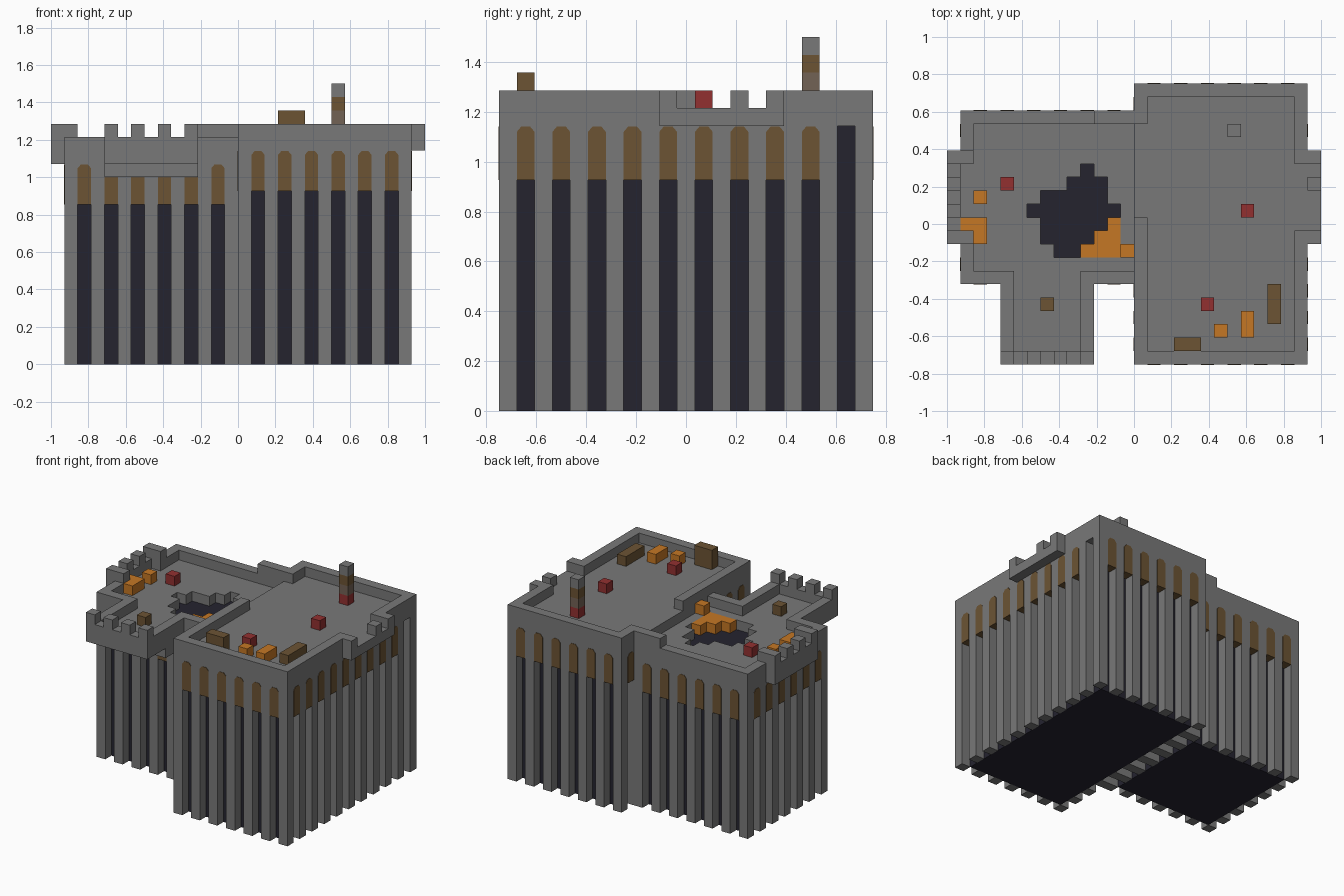
import bpy, bmesh
from mathutils import Vector

U = 1 / 14                       # one block
MID_Y = 10.5                     # block row at the centre of the depth

if "Cube" in bpy.data.objects:
    bpy.data.objects.remove(bpy.data.objects["Cube"])


def material(name, *rgb):
    m = bpy.data.materials.new(name)
    m.use_nodes = True
    m.diffuse_color = (*rgb, 1)
    m.node_tree.nodes["Principled BSDF"].inputs["Base Color"].default_value = (*rgb, 1)
    return m


STONE = material("grey stone", .19, .19, .19)
DARK = material("dark interior", .018, .017, .028)
WOOD = material("brown wood", .15, .088, .034)
ORANGE = material("orange rubble", .56, .185, .018)
RED = material("red crate", .29, .03, .03)
WORN = material("worn brick", .17, .122, .09)


def place(x, y, z):
    return Vector((x * U, (y - MID_Y) * U, z * U))


def finish(name, bm, mat):
    bmesh.ops.recalc_face_normals(bm, faces=bm.faces)
    mesh = bpy.data.meshes.new(name)
    bm.to_mesh(mesh)
    bm.free()
    mesh.materials.append(mat)
    ob = bpy.data.objects.new(name, mesh)
    bpy.context.collection.objects.link(ob)
    return ob


def block(x0, x1, y0, y1, z0, z1):
    return {(x, y, z) for x in range(x0, x1) for y in range(y0, y1) for z in range(z0, z1)}


def ring(x0, x1, y0, y1, z0, z1):
    return block(x0, x1, y0, y1, z0, z1) - block(x0 + 1, x1 - 1, y0 + 1, y1 - 1, z0, z1)


def solid(name, cells, mat):
    """Skin a set of blocks with its outer faces only."""
    bm = bmesh.new()
    for c in cells:
        for axis in range(3):
            for side in (0, 1):
                n = list(c)
                n[axis] += 2 * side - 1
                if tuple(n) in cells:
                    continue
                a, b = (axis + 1) % 3, (axis + 2) % 3
                corners = []
                for i, j in ((0, 0), (1, 0), (1, 1), (0, 1)):
                    p = list(c)
                    p[axis] += side
                    p[a] += i
                    p[b] += j
                    corners.append(bm.verts.new(place(*p)))
                if not side:
                    corners.reverse()
                bm.faces.new(corners)
    bmesh.ops.remove_doubles(bm, verts=bm.verts, dist=U / 20)
    return finish(name, bm, mat)


def arches(name, spots, base):
    """Brown arched panels filling the wall above each slot."""
    profile = [(0, 0), (1, 0), (1, 2.7), (.75, 3), (.25, 3), (0, 2.7)]
    bm = bmesh.new()
    for x, y, dx, dy in spots:
        loops = []
        for depth in (-.45, .54):
            loop = []
            for s, h in profile:
                px = x + .5 + dx * depth + (s - .5) * abs(dy)
                py = y + .5 + dy * depth + (s - .5) * abs(dx)
                loop.append(bm.verts.new(place(px, py, base - .03 + h)))
            loops.append(loop)
        inner, outer = loops
        bm.faces.new(inner)
        bm.faces.new(outer)
        for i in range(len(profile)):
            k = (i + 1) % len(profile)
            bm.faces.new((inner[i], inner[k], outer[k], outer[i]))
    finish(name, bm, WOOD)


def slotted(x0, x1, y0, y1, slot, top):
    """Perimeter wall with every second column open below."""
    return {(x, y, z) for x, y, z in ring(x0, x1, y0, y1, 0, top)
            if z >= slot or not ((x - x0) % 2 or (y - y0) % 2)}


# Tall tower: slotted walls, roof, parapet with an outward battlement on its left
tall = slotted(0, 13, 0, 21, 13, 16)
tall -= block(12, 13, 19, 20, 13, 16)
tall |= block(0, 13, 0, 21, 16, 17) | ring(0, 13, 0, 21, 17, 18)
tall -= block(12, 13, 10, 15, 17, 18) | block(0, 1, 11, 18, 17, 18)
tall |= block(13, 14, 9, 16, 16, 17)
for y in (9, 13, 15):
    tall |= block(13, 14, y, y + 1, 17, 18)
solid("tall_tower", tall, STONE)
solid("tall_tower_core", block(1, 12, 1, 20, 0, 16), DARK)

# Low tower: slotted walls and roof
low = slotted(-13, 0, 6, 19, 12, 15)
low |= block(-13, 0, 6, 19, 15, 16)

# Ragged hole in the low roof: start and end row for each column
hole = {-8: (11, 12), -7: (9, 13), -6: (8, 13), -5: (8, 14),
        -4: (8, 15), -3: (8, 14), -2: (8, 12)}
for x, (a, b) in hole.items():
    low -= block(x, x + 1, a, b, 15, 16)

# Low parapet, open toward the tall tower, raised next to it at the back
low |= ring(-13, 0, 6, 19, 16, 17) - block(-1, 0, 7, 18, 16, 17)
low |= block(-3, 0, 18, 19, 17, 18)

# Side battlement
low -= block(-13, -12, 10, 15, 16, 17)
low |= block(-14, -13, 9, 16, 15, 17)
for y in (9, 11, 13, 15):
    low |= block(-14, -13, y, y + 1, 17, 18)
for y in (9, 15):
    low |= block(-13, -12, y, y + 1, 17, 18)

# Front balcony on a stepped support
low -= block(-9, -4, 6, 7, 16, 17)
low |= block(-10, -3, 3, 6, 14, 15) | block(-10, -3, 0, 6, 15, 16)
low |= ring(-10, -3, 0, 8, 16, 17) - block(-10, -3, 7, 8, 16, 17)
for x in (-10, -8, -6, -4):
    low |= block(x, x + 1, 0, 1, 17, 18)
solid("low_tower", low, STONE)
solid("low_tower_core", block(-12, -1, 7, 18, 0, 15), DARK)

# Arched panels on every outside wall
tall_spots = [(x, y, 0, d) for x in range(1, 12, 2) for y, d in ((0, -1), (20, 1))]
tall_spots += [(12, y, 1, 0) for y in range(1, 18, 2)]
tall_spots += [(0, y, -1, 0) for y in (1, 3, 5, 19)]
arches("tall_tower_arches", tall_spots, 13)
low_spots = [(x, y, 0, d) for x in range(-12, -1, 2) for y, d in ((6, -1), (18, 1))]
low_spots += [(-13, y, -1, 0) for y in range(7, 18, 2)]
arches("low_tower_arches", low_spots, 12)

# Rubble in and around the roof hole
solid("hole_rubble", block(-2, -1, 8, 11, 15, 16) | block(-3, -2, 8, 10, 15, 16)
      | block(-4, -3, 8, 9, 15, 16), ORANGE)
solid("hole_edge_block", block(-1, 0, 8, 9, 16, 17), ORANGE)
solid("battlement_rubble", block(-13, -11, 10, 11, 16, 17) | block(-12, -11, 9, 10, 16, 17), ORANGE)
solid("battlement_block", block(-12, -11, 12, 13, 16, 17), ORANGE)
solid("roof_block_small", block(6, 7, 2, 3, 17, 18), ORANGE)
solid("roof_block_long", block(8, 9, 2, 4, 17, 18), ORANGE)

# Crates
solid("low_red_crate", block(-10, -9, 13, 14, 16, 17), RED)
solid("front_red_crate", block(5, 6, 4, 5, 17, 18), RED)
solid("middle_red_crate", block(8, 9, 11, 12, 17, 18), RED)
solid("balcony_crate", block(-7, -6, 4, 5, 16, 17), WOOD)
solid("tall_crate", block(3, 5, 1, 2, 17, 19), WOOD)
solid("long_crate", block(10, 11, 3, 6, 17, 18), WOOD)

# Banded chimney
for i, (band, mat) in enumerate((("base", RED), ("lower", WORN), ("upper", WOOD), ("cap", STONE))):
    solid("chimney_" + band, block(7, 8, 17, 18, 17 + i, 18 + i), mat)
